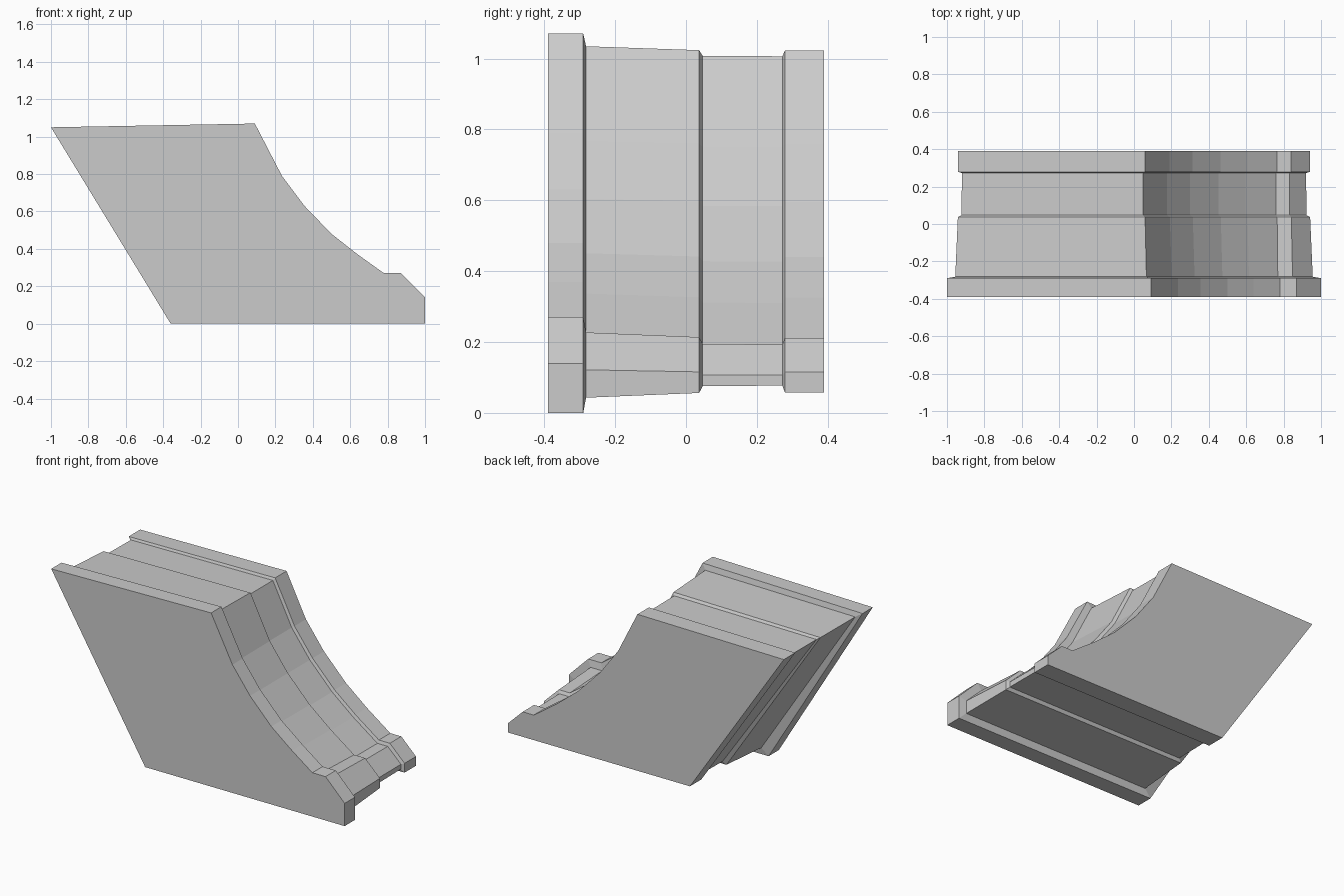
import bpy, bmesh

# Front outline: x, z, then the inward shift (dx, dz) of each corner at full inset
profile = [
    (-1.00, 1.05, 0.060, -0.040), (-0.36, 0.00, 0.060, 0.058),
    (1.00, 0.00, -0.060, 0.058), (1.00, 0.14, -0.060, -0.025),
    (0.87, 0.27, -0.030, -0.058), (0.78, 0.27, -0.015, -0.058),
    (0.64, 0.37, -0.034, -0.045), (0.50, 0.48, -0.037, -0.040),
    (0.355, 0.63, -0.042, -0.035), (0.235, 0.79, -0.045, -0.030),
    (0.09, 1.07, -0.032, -0.048),
]

# Stepped mouldings from front to back: y, inset amount
sections = [
    (-0.39, 0.0), (-0.29, 0.0), (-0.282, 0.74), (0.037, 0.97),
    (0.047, 1.30), (0.272, 1.33), (0.279, 1.0), (0.39, 1.0),
]

# Loft the outline through the sections and cap both ends
bm = bmesh.new()
rings = [[bm.verts.new((x + dx * t, y, z + dz * t)) for x, z, dx, dz in profile]
         for y, t in sections]
n = len(profile)
for a, b in zip(rings, rings[1:]):
    for i in range(n):
        j = (i + 1) % n
        bm.faces.new((a[i], a[j], b[j], b[i]))
bm.faces.new(rings[0])
bm.faces.new(rings[-1])
bmesh.ops.recalc_face_normals(bm, faces=bm.faces[:])

mesh = bpy.data.meshes.new("stepped_bracket")
bm.to_mesh(mesh)
bm.free()
bracket = bpy.data.objects.new("stepped_bracket", mesh)
bpy.context.collection.objects.link(bracket)
